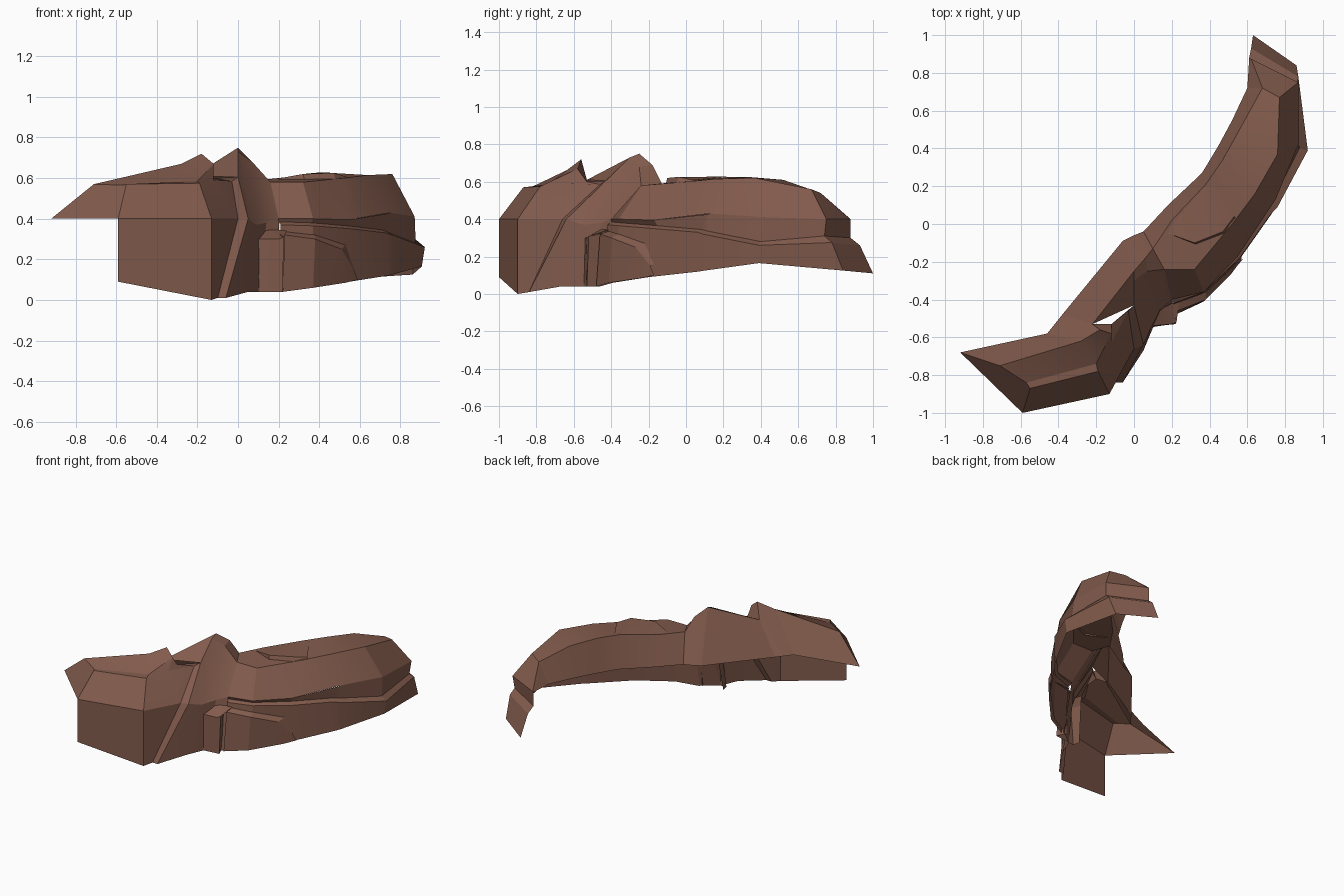
import bpy, bmesh, math

rock = bpy.data.materials.new("rock brown")
rock.diffuse_color = (0.225, 0.105, 0.073, 1)


def loft(name, stations, cap_start=False):
    """Open rock skin through cross-sections, each listed from foot up and over to the back."""
    bm = bmesh.new()
    rows = [[bm.verts.new(p) for p in st] for st in stations]
    for a, b in zip(rows, rows[1:]):
        for i in range(len(a) - 1):
            bm.faces.new((a[i], b[i], b[i + 1], a[i + 1]))
    if cap_start:
        r = rows[0][1:]
        bm.faces.new([r[-1]] + r[:-1])
    bmesh.ops.remove_doubles(bm, verts=bm.verts, dist=0.0005)
    me = bpy.data.meshes.new(name)
    bm.to_mesh(me)
    bm.free()
    me.materials.append(rock)
    ob = bpy.data.objects.new(name, me)
    bpy.context.collection.objects.link(ob)
    bpy.ops.object.select_all(action='DESELECT')
    ob.select_set(True)
    bpy.context.view_layer.objects.active = ob
    bpy.ops.object.shade_smooth_by_angle(angle=math.radians(18))
    return ob


# Left block: foot, edge, shoulder, lump base, ridge, back edge
left = [
    [(-.59, -1, .09), (-.59, -1, .4), (-.55, -.87, .57), (-.57, -.84, .565), (-.71, -.75, .57), (-.92, -.68, .4)],
    [(-.13, -.9, 0), (-.13, -.9, .4), (-.19, -.78, .575), (-.2, -.74, .585), (-.28, -.62, .67), (-.46, -.58, .4)],
    [(-.1, -.84, .01), (0, -.66, .4), (-.12, -.63, .59), (-.12, -.58, .67), (-.18, -.56, .72), (-.42, -.53, .4)],
    [(-.1, -.84, .01), (0, -.66, .4), (-.03, -.46, .585), (-.12, -.53, .6), (-.22, -.53, .61), (-.38, -.48, .4)],
]
loft("left_block", left, cap_start=True)

# Middle peak: foot, edge, shoulder, ridge, back edge
middle = [
    [(-.06, -.84, .01), (.05, -.64, .4), (0, -.43, .605), (-.22, -.53, .61), (-.38, -.48, .4)],
    [(.05, -.67, .04), (.09, -.55, .37), (0, -.3, .73), (0, -.25, .75), (-.06, -.09, .4)],
    [(.1, -.55, .04), (.14, -.45, .38), (.07, -.25, .68), (.06, -.18, .69), (0, -.06, .4)],
    [(.22, -.46, .04), (.2, -.4, .4), (.16, -.24, .58), (.1, -.13, .59), (.05, -.04, .4)],
]
loft("middle_peak", middle)

# Front-facing step of the crack between left block and peak
loft("crack_step", [left[3][:4], middle[0][:3] + [(-.12, -.53, .6)]])

# Right slab: edge, shoulder, back ridge, back edge
slab = [
    middle[3][1:],
    [(.37, -.36, .4), (.32, -.24, .58), (.2, .02, .6), (.18, .1, .4)],
    [(.55, -.17, .395), (.52, 0, .6), (.38, .21, .625), (.36, .27, .4)],
    [(.75, .13, .43), (.64, .16, .615), (.47, .34, .625), (.45, .42, .4)],
    [(.87, .42, .41), (.76, .37, .62), (.57, .52, .61), (.52, .55, .4)],
    [(.87, .75, .4), (.77, .67, .56), (.68, .72, .54), (.6, .72, .4)],
    [(.87, .75, .4), (.86, .755, .4), (.62, .875, .4), (.61, .88, .4)],
]
loft("right_slab", slab)

# Right lower wall: foot, lip, recess, slab edge
wall = [
    [(.21, -.46, .04), (.21, -.42, .37), (.2, -.4, .385), (.2, -.4, .4)],
    [(.36, -.39, .06), (.37, -.36, .365), (.36, -.345, .38), (.37, -.36, .4)],
    [(.55, -.2, .09), (.56, -.18, .35), (.54, -.155, .365), (.55, -.17, .395)],
    [(.74, .07, .12), (.73, .06, .33), (.71, .08, .345), (.735, .11, .425)],
    [(.76, .1, .125), (.76, .09, .32), (.735, .12, .335), (.75, .13, .43)],
    [(.905, .39, .165), (.92, .39, .26), (.875, .4, .28), (.87, .42, .41)],
    [(.86, .84, .125), (.87, .78, .275), (.86, .74, .31), (.87, .75, .4)],
    [(.63, 1, .11), (.62, .93, .26), (.61, .88, .3), (.61, .88, .4)],
]
loft("right_wall", wall)

# Pillar standing against the wall: foot, top front, top back
loft("pillar", [
    [(.05, -.5, .04), (.07, -.46, .3), (.09, -.43, .35)],
    [(.06, -.55, .04), (.09, -.54, .3), (.11, -.47, .345)],
    [(.17, -.535, .04), (.2, -.53, .3), (.2, -.42, .345)],
    [(.22, -.53, .04), (.225, -.52, .31), (.24, -.41, .34)],
    [(.19, -.46, .04), (.2, -.45, .33), (.22, -.4, .35)],
])

# Boulder face leaning on the wall: foot, top front, top back
loft("boulder", [
    [(.22, -.48, .04), (.23, -.46, .32), (.24, -.4, .34)],
    [(.37, -.41, .06), (.38, -.4, .3), (.38, -.36, .32)],
    [(.53, -.24, .085), (.51, -.27, .25), (.53, -.22, .27)],
    [(.59, -.17, .1), (.57, -.19, .15), (.57, -.17, .16)],
])

# Small riser on top of the slab: base, rim, back
loft("top_step", [
    [(.18, -.05, .59), (.18, -.05, .595), (.22, .03, .6)],
    [(.33, -.11, .58), (.32, -.1, .62), (.38, .2, .626)],
    [(.48, -.05, .59), (.47, -.04, .626), (.4, .2, .627)],
    [(.54, .03, .6), (.53, .04, .608), (.42, .22, .627)],
])
